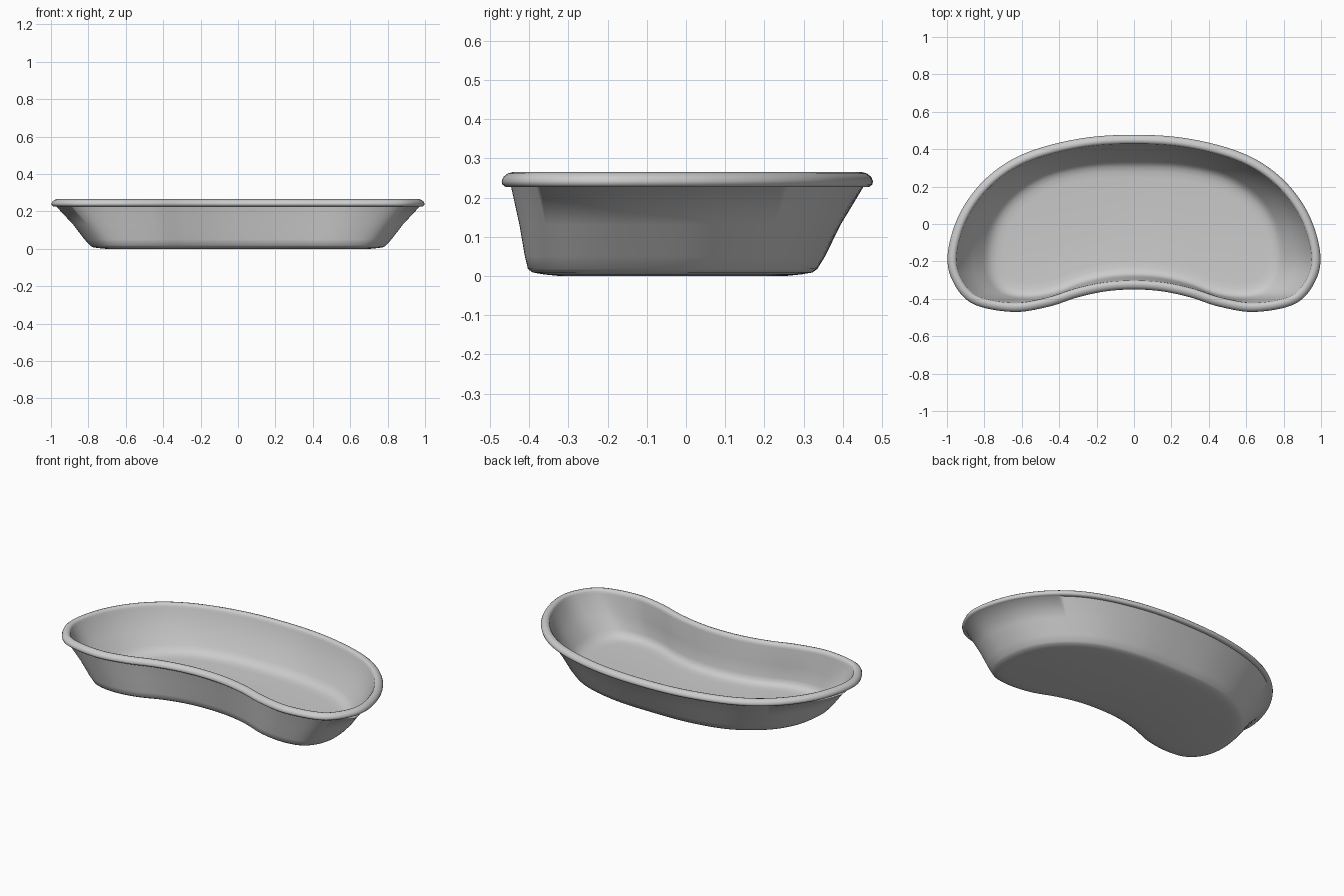
import bpy, bmesh
from mathutils import Vector

if "Cube" in bpy.data.objects:
    bpy.data.objects.remove(bpy.data.objects["Cube"])

# Right halves of the kidney outlines, from back centre to front centre
RIM = [(0, .477), (.3, .455), (.59, .375), (.79, .245), (.93, .06), (.995, -.15), (.972, -.30),
       (.865, -.425), (.65, -.47), (.46, -.443), (.30, -.392), (.15, -.36), (0, -.35)]
BASE = [(0, .335), (.25, .325), (.48, .27), (.655, .155), (.755, .01), (.79, -.16), (.772, -.285),
        (.70, -.375), (.58, -.403), (.43, -.385), (.28, -.33), (.14, -.297), (0, -.288)]
STEPS = 8


def smooth_loop(half):
    """Mirror a half outline and sample it as a closed Catmull-Rom curve."""
    pts = [Vector(p) for p in half] + [Vector((-x, y)) for x, y in half[-2:0:-1]]
    n, out = len(pts), []
    for i in range(n):
        a, b, c, d = (pts[(i + k) % n] for k in (-1, 0, 1, 2))
        for s in range(STEPS):
            t = s / STEPS
            out.append(.5 * (2 * b + (c - a) * t + (2 * a - 5 * b + 4 * c - d) * t * t
                             + (3 * b - a - 3 * c + d) * t ** 3))
    return out


rim, base = smooth_loop(RIM), smooth_loop(BASE)
N = len(rim)

# Cross-section: (blend base -> rim, outward offset, height), outside floor to inside floor
SECTION = [(0, -.08, 0), (0, -.04, .004), (0, -.012, .009), (0, 0, .018), (.16, -.003, .05),
           (.5, -.012, .13), (1, -.024, .228), (1, -.01, .227), (1, -.002, .233),
           (1, 0, .242), (1, -.005, .253), (1, -.015, .261), (1, -.028, .265), (1, -.04, .262),
           (1, -.048, .253), (1, -.05, .24), (.5, -.03, .135), (.16, -.018, .06),
           (.06, -.02, .037), (0, -.03, .024), (0, -.055, .017), (0, -.09, .014)]


def outward(loop, i):
    d = (loop[(i + 1) % N] - loop[i - 1]).normalized()
    return Vector((-d.y, d.x))


bm = bmesh.new()
rings = []
for blend, off, z in SECTION:
    ring = []
    for i in range(N):
        p = base[i].lerp(rim[i], blend)
        nrm = outward(base, i).lerp(outward(rim, i), blend).normalized()
        p = p + nrm * off
        ring.append(bm.verts.new((p.x, p.y, z)))
    rings.append(ring)
for a, b in zip(rings, rings[1:]):
    for i in range(N):
        j = (i + 1) % N
        bm.faces.new((a[i], a[j], b[j], b[i]))
# Flat floors, underside and inside
bm.faces.new(rings[0])
bm.faces.new(rings[-1])
bmesh.ops.recalc_face_normals(bm, faces=bm.faces)

mesh = bpy.data.meshes.new("kidney_dish")
bm.to_mesh(mesh)
bm.free()
dish = bpy.data.objects.new("kidney_dish", mesh)
bpy.context.collection.objects.link(dish)
bpy.context.view_layer.objects.active = dish
dish.select_set(True)
bpy.ops.object.shade_smooth_by_angle(angle=1.05)
